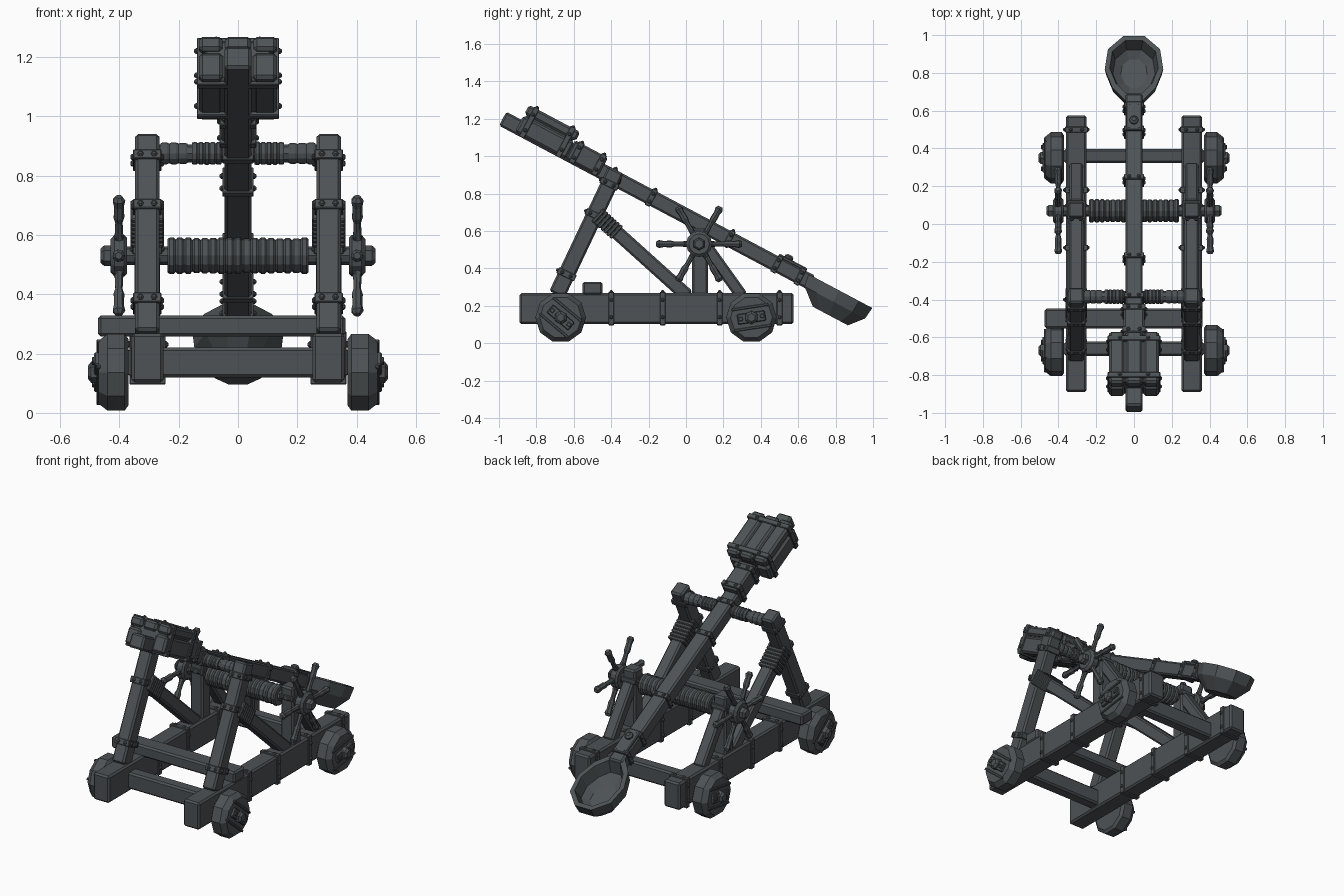
import bpy, bmesh, math, random
from mathutils import Matrix, Vector

if "Cube" in bpy.data.objects:
    bpy.data.objects.remove(bpy.data.objects["Cube"])

random.seed(4)
mat = bpy.data.materials.new("dark slate grey")
mat.diffuse_color = (0.075, 0.085, 0.091, 1)
mat.use_nodes = True
mat.node_tree.nodes["Principled BSDF"].inputs["Base Color"].default_value = mat.diffuse_color
T = Matrix.Translation


def R(a, axis):
    return Matrix.Rotation(a, 4, axis)


def finish(name, bm, M):
    bmesh.ops.recalc_face_normals(bm, faces=bm.faces)
    me = bpy.data.meshes.new(name)
    bm.to_mesh(me)
    bm.free()
    me.materials.append(mat)
    ob = bpy.data.objects.new(name, me)
    ob.matrix_world = M
    bpy.context.collection.objects.link(ob)
    return ob


def box(name, size, M, bevel=0.008):
    bm = bmesh.new()
    bmesh.ops.create_cube(bm, size=1)
    bmesh.ops.scale(bm, vec=size, verts=bm.verts)
    if bevel:
        bmesh.ops.bevel(bm, geom=bm.edges[:], offset=bevel, segments=1, affect='EDGES')
    return finish(name, bm, M)


def lathe(name, pts, sides, M):
    """Closed revolved profile of (radius, height) about local z."""
    bm = bmesh.new()
    rings = [[bm.verts.new((r * math.cos(2 * math.pi * i / sides),
                            r * math.sin(2 * math.pi * i / sides), h))
              for i in range(sides)] for r, h in pts]
    for a, b in zip(rings, rings[1:]):
        for i in range(sides):
            j = (i + 1) % sides
            bm.faces.new((a[i], a[j], b[j], b[i]))
    bm.faces.new(rings[0])
    bm.faces.new(rings[-1])
    return finish(name, bm, M)


def strap(name, M, sx, sz, w=0.035):
    """Metal band around a beam running along local y, with studs."""
    box(name, (sx + 0.014, w, sz + 0.014), M, 0.003)
    stud = [(0.011, 0), (0.011, 0.004), (0.005, 0.010)]
    for s in (-1, 1):
        for dz in (-0.28, 0.28):
            lathe(name + "_stud", stud, 6,
                  M @ T((s * (sx / 2 + 0.006), 0, dz * sz)) @ R(s * math.pi / 2, 'Y'))
        lathe(name + "_stud", stud, 6, M @ T((s * sx * 0.28, 0, sz / 2 + 0.006)))


def beam(name, p0, p1, x, sx, sz):
    """Beam in a yz plane; returns the frame at its start (local y runs along it)."""
    d = Vector(p1) - Vector(p0)
    F = T((x, p0[0], p0[1])) @ R(math.atan2(d.y, d.x), 'X')
    box(name, (sx, d.length, sz), F @ T((0, d.length / 2, 0)), 0.01)
    return F


def rope(name, x0, x1, r, step, M):
    """Ribbed rope coil along local z."""
    n = max(2, round((x1 - x0) / step))
    pts = []
    for i in range(n):
        h, k = x0 + (x1 - x0) * i / n, (x1 - x0) / n
        rr = r * random.uniform(0.94, 1.0)
        pts += [(rr * 0.9, h), (rr, h + k * 0.25), (rr, h + k * 0.75)]
    lathe(name, pts + [(r * 0.9, x1)], 12, M)


X = R(math.pi / 2, 'Y')  # local z -> world x

for s in (-1, 1):
    # Chassis rail with bands
    F = beam("side_rail", (-0.89, 0.185), (0.575, 0.185), s * 0.305, 0.108, 0.165)
    for y in (-0.40, -0.125, 0.18, 0.50):
        strap("rail_strap", F @ T((0, y + 0.89, 0)), 0.108, 0.165, 0.03)

    # Leaning front post
    F = beam("front_post", (-0.69, 0.26), (-0.375, 0.925), s * 0.306, 0.082, 0.09)
    for t in (0.12, 0.47, 0.655):
        strap("post_strap", F @ T((0, t, 0)), 0.082, 0.09)

    # Diagonal brace with bound upper end
    F = beam("diagonal_brace", (-0.49, 0.70), (0.01, 0.25), s * 0.306, 0.075, 0.075)
    for i in range(7):
        box("brace_binding", (0.112, 0.020, 0.092), F @ T((0, 0.03 + i * 0.021, 0)), 0.005)

    # Winch post and its rear strut
    F = beam("winch_post", (0.075, 0.25), (0.075, 0.615), s * 0.306, 0.085, 0.085)
    strap("winch_post_strap", F @ T((0, 0.30, 0)), 0.085, 0.085, 0.03)
    beam("winch_strut", (0.10, 0.53), (0.30, 0.25), s * 0.306, 0.07, 0.065)

    # Winch handle wheel
    H = T((s * 0.402, 0.07, 0.53)) @ R(s * math.pi / 2, 'Y')
    lathe("winch_hub", [(0.06, -0.028), (0.07, -0.018), (0.07, 0.015), (0.055, 0.028)], 12, H)
    lathe("winch_axle_cap", [(0.034, 0.02), (0.034, 0.05), (0.024, 0.062)], 6, H)
    for k in range(6):
        lathe("winch_spoke", [(0.018, 0.04), (0.014, 0.10), (0.013, 0.13), (0.019, 0.15),
                              (0.017, 0.19), (0.022, 0.215), (0.012, 0.23)], 7,
              T((s * 0.402, 0.07, 0.53)) @ R(k * math.pi / 3 + math.pi / 6, 'X'))
        box("hub_bolt", (0.03, 0.025, 0.025),
            T((s * 0.402, 0.07, 0.53)) @ R(k * math.pi / 3 + math.pi / 6, 'X') @ T((0, 0, 0.068)), 0.004)

    # Four wooden wheels with plank, strap and hub nut
    for y, turn in ((-0.67, 0.7), (0.35, -0.15)):
        W = T((s * 0.37, y, 0.137)) @ R(s * math.pi / 2, 'Y')
        lathe("wheel", [(0.118, 0), (0.136, 0.012), (0.136, 0.07), (0.112, 0.10)], 10,
              W @ R(math.pi / 10, 'Z'))
        P = T((s * 0.47, y, 0.137)) @ R(-turn, 'X')
        for d in (-0.056, 0.056):
            box("wheel_batten", (0.014, 0.20, 0.014), P @ T((0, 0, d)), 0.003)
        box("wheel_plate", (0.022, 0.15, 0.055), P @ T((s * 0.004, 0, 0)), 0.004)
        for d in (-0.058, 0.058):
            box("plate_bolt", (0.014, 0.022, 0.022), P @ T((s * 0.016, d, 0)), 0.003)
        lathe("wheel_nut", [(0.036, 0.10), (0.036, 0.125), (0.022, 0.136)], 6, W)

    # Rope on the pivot bar
    rope("pivot_rope", 0.055, 0.155, 0.040, 0.022,
         T((0, -0.385, 0.875)) @ R(s * math.pi / 2, 'Y'))
    rope("pivot_rope", 0.17, 0.262, 0.037, 0.03,
         T((0, -0.385, 0.875)) @ R(s * math.pi / 2, 'Y'))

# Cross members
box("front_axle_beam", (0.74, 0.075, 0.10), T((0, -0.66, 0.17)), 0.01)
box("rear_axle_beam", (0.74, 0.075, 0.10), T((0, 0.36, 0.17)), 0.01)
box("front_cross_beam", (0.835, 0.105, 0.07), T((-0.055, -0.50, 0.293)), 0.01)
lathe("pivot_bar", [(0.03, -0.30), (0.03, 0.30)], 8, T((0, -0.385, 0.875)) @ X)

# Winch drum
lathe("winch_axle", [(0.031, -0.41), (0.031, 0.41)], 8, T((0, 0.07, 0.53)) @ X)
rope("winch_rope", -0.238, 0.238, 0.062, 0.028, T((0, 0.07, 0.53)) @ X)

# Throwing arm: local y runs down the arm from its raised end
A = T((0, -0.98, 1.2)) @ R(-math.atan2(0.469, 0.883), 'X')
box("throwing_arm", (0.092, 1.87, 0.084), A @ T((0, 0.935, 0)), 0.01)
for u in (0.66, 0.90, 1.37, 1.66, 1.80):
    strap("arm_strap", A @ T((0, u, 0)), 0.092, 0.084, 0.03)
box("arm_neck_plate", (0.085, 0.17, 0.02), A @ T((0, 1.73, 0.047)), 0.005)
lathe("neck_bolt", [(0.024, 0), (0.024, 0.012), (0.012, 0.022)], 8, A @ T((0, 1.70, 0.055)))

# Counterweight: planked block held by two bands
box("counterweight_core", (0.23, 0.28, 0.15), A @ T((0, 0.245, 0.045)), 0.01)
for x, w in ((-0.092, 0.08), (0, 0.088), (0.092, 0.08)):
    box("counterweight_top_plank", (w, 0.31, 0.055), A @ T((x, 0.245, 0.104)), 0.012)
for s in (-1, 1):
    box("counterweight_side_plank", (0.082, 0.31, 0.10), A @ T((s * 0.091, 0.245, 0.018)), 0.012)
for u in (0.135, 0.355):
    strap("counterweight_band", A @ T((0, u, 0.048)), 0.264, 0.166, 0.03)

# Smaller block behind the counterweight
box("clamp_block", (0.11, 0.20, 0.11), A @ T((0, 0.495, 0.025)), 0.01)
for u in (0.435, 0.57):
    strap("clamp_band", A @ T((0, u, 0.025)), 0.11, 0.11, 0.032)

# Spoon bowl: teardrop outline lofted through scaled rings
half = [(1.835, 0.048), (1.91, 0.115), (2.02, 0.155), (2.14, 0.138), (2.22, 0.055)]
outline = [(x, u) for u, x in half] + [(-x, u) for u, x in reversed(half)]
bm = bmesh.new()
rings = [[bm.verts.new((x * k, 2.06 + (u - 2.06) * k, v)) for x, u in outline]
         for k, v in ((0.45, -0.068), (0.72, -0.04), (0.83, 0.033), (1.0, 0.033),
                      (0.95, -0.035), (0.55, -0.11))]
for a, b in zip(rings, rings[1:]):
    for i in range(10):
        j = (i + 1) % 10
        bm.faces.new((a[i], a[j], b[j], b[i]))
bm.faces.new(rings[0])
bm.faces.new(rings[-1])
finish("spoon_bowl", bm, A)
